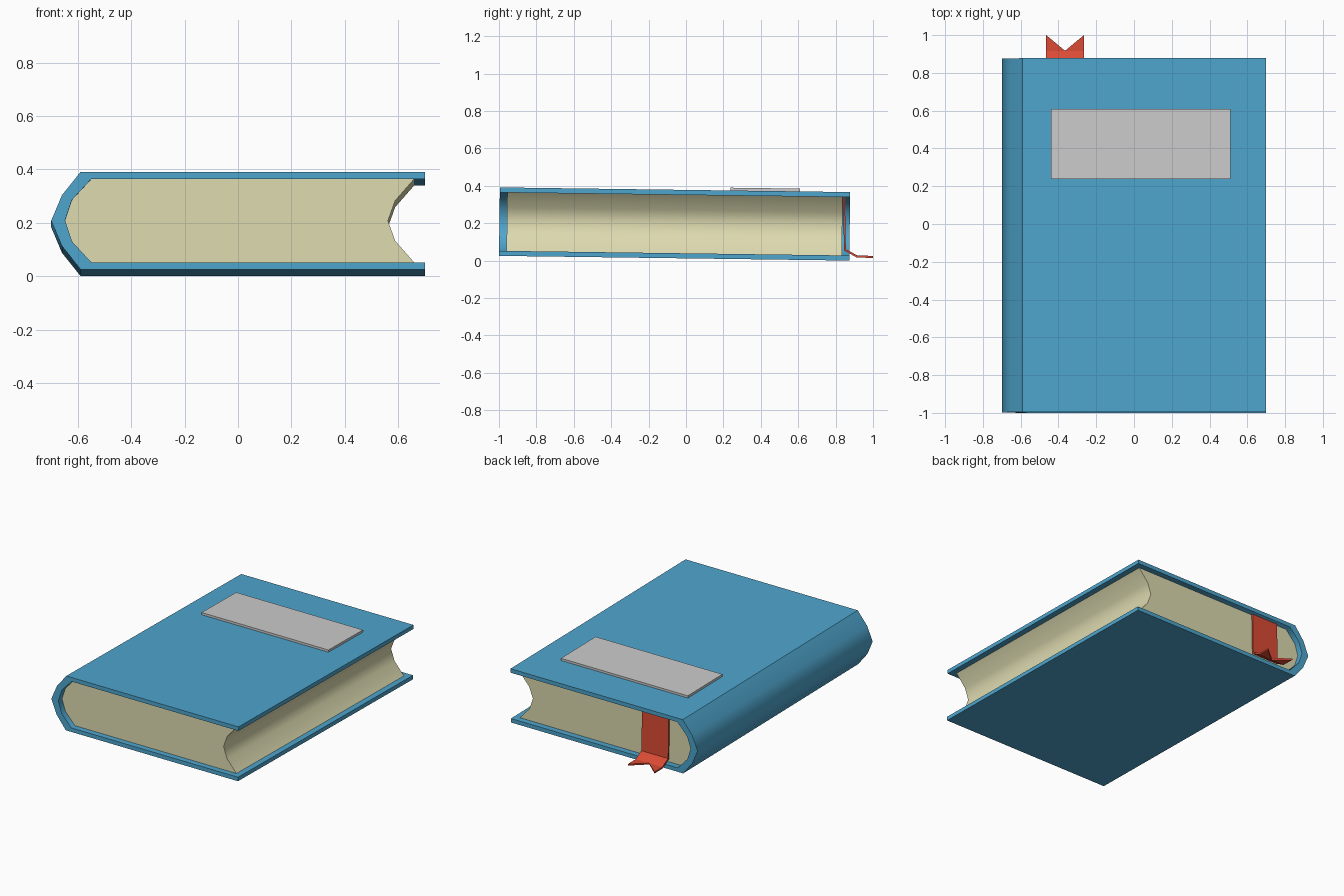
import bpy, bmesh, math

if "Cube" in bpy.data.objects:
    bpy.data.objects.remove(bpy.data.objects["Cube"])

TILT = 0.0134      # the closed book leans slightly, front edge raised
Y_FRONT, Y_BACK = -1.0, 0.873


def material(name, rgb):
    m = bpy.data.materials.new(name)
    m.diffuse_color = (*rgb, 1)
    m.use_nodes = True
    m.node_tree.nodes["Principled BSDF"].inputs["Base Color"].default_value = m.diffuse_color
    return m


def finish(name, bm, mat=None, tilted=True, smooth=None):
    bmesh.ops.recalc_face_normals(bm, faces=bm.faces)
    me = bpy.data.meshes.new(name)
    bm.to_mesh(me)
    bm.free()
    ob = bpy.data.objects.new(name, me)
    bpy.context.collection.objects.link(ob)
    if mat:
        me.materials.append(mat)
    if tilted:
        ob.rotation_euler.x = -TILT
        ob.location.z = TILT * Y_BACK
    if smooth:
        bpy.ops.object.select_all(action='DESELECT')
        ob.select_set(True)
        bpy.context.view_layer.objects.active = ob
        bpy.ops.object.shade_smooth_by_angle(angle=math.radians(smooth))
    return ob


def extrude_y(profile, y0, y1):
    """Sweep a closed x/z profile along y."""
    bm = bmesh.new()
    face = bm.faces.new([bm.verts.new((x, y0, z)) for x, z in profile])
    out = bmesh.ops.extrude_face_region(bm, geom=[face])
    new = [v for v in out['geom'] if isinstance(v, bmesh.types.BMVert)]
    bmesh.ops.translate(bm, vec=(0, y1 - y0, 0), verts=new)
    return bm


MID = 0.183        # half the book thickness


def mirrored(half):
    """Complete a top half-profile (last point on the middle line)."""
    return half + [(x, -z) for x, z in reversed(half[:-1])]


def lift(points):
    return [(x, z + MID) for x, z in points]


blue = material("cover_blue", (0.077, 0.376, 0.61))
cream = material("page_cream", (0.72, 0.70, 0.43))
red = material("ribbon_red", (0.70, 0.07, 0.035))

# Cover: two boards joined by a rounded spine
outer = mirrored([(0.70, 0.183), (-0.59, 0.183), (-0.66, 0.095), (-0.70, 0)])
spine_in = [(-0.55, 0.156), (-0.622, 0.078), (-0.648, 0)]
inner = mirrored([(0.70, 0.156)] + spine_in)
finish("cover", extrude_y(lift(outer + inner[::-1]), Y_FRONT, Y_BACK), blue, smooth=48)

# Page block with a hollow fore-edge
fore = mirrored([(0.66, 0.156), (0.589, 0.075), (0.562, 0)])
pages = mirrored(spine_in) + fore[::-1]
finish("pages", extrude_y(lift(pages), -0.96, 0.833), cream, smooth=48)

# Title plate on the front board
plate = [(-0.44, 0.36), (0.51, 0.36), (0.51, 0.381), (-0.44, 0.381)]
finish("title_plate", extrude_y(plate, 0.234, 0.604))

# Ribbon bookmark: hangs down the page edge, then lies out with a notched tail
path = [(0.844, 0.348), (0.85, 0.057), (0.877, 0.043), (0.915, 0.021)]
xs = (-0.465, -0.365, -0.265)
bm = bmesh.new()
rows = [[bm.verts.new((x, y, z)) for x in xs] for y, z in path]
for a, b in zip(rows, rows[1:]):
    for i in range(2):
        bm.faces.new((a[i], a[i + 1], b[i + 1], b[i]))
for i in (0, 2):
    tip = bm.verts.new((xs[i], 1.0, 0.020))
    bm.faces.new((rows[-1][i], rows[-1][1], tip))
ribbon = finish("ribbon", bm, red, tilted=False)
solid = ribbon.modifiers.new("thickness", 'SOLIDIFY')
solid.thickness = 0.011
solid.offset = 0
